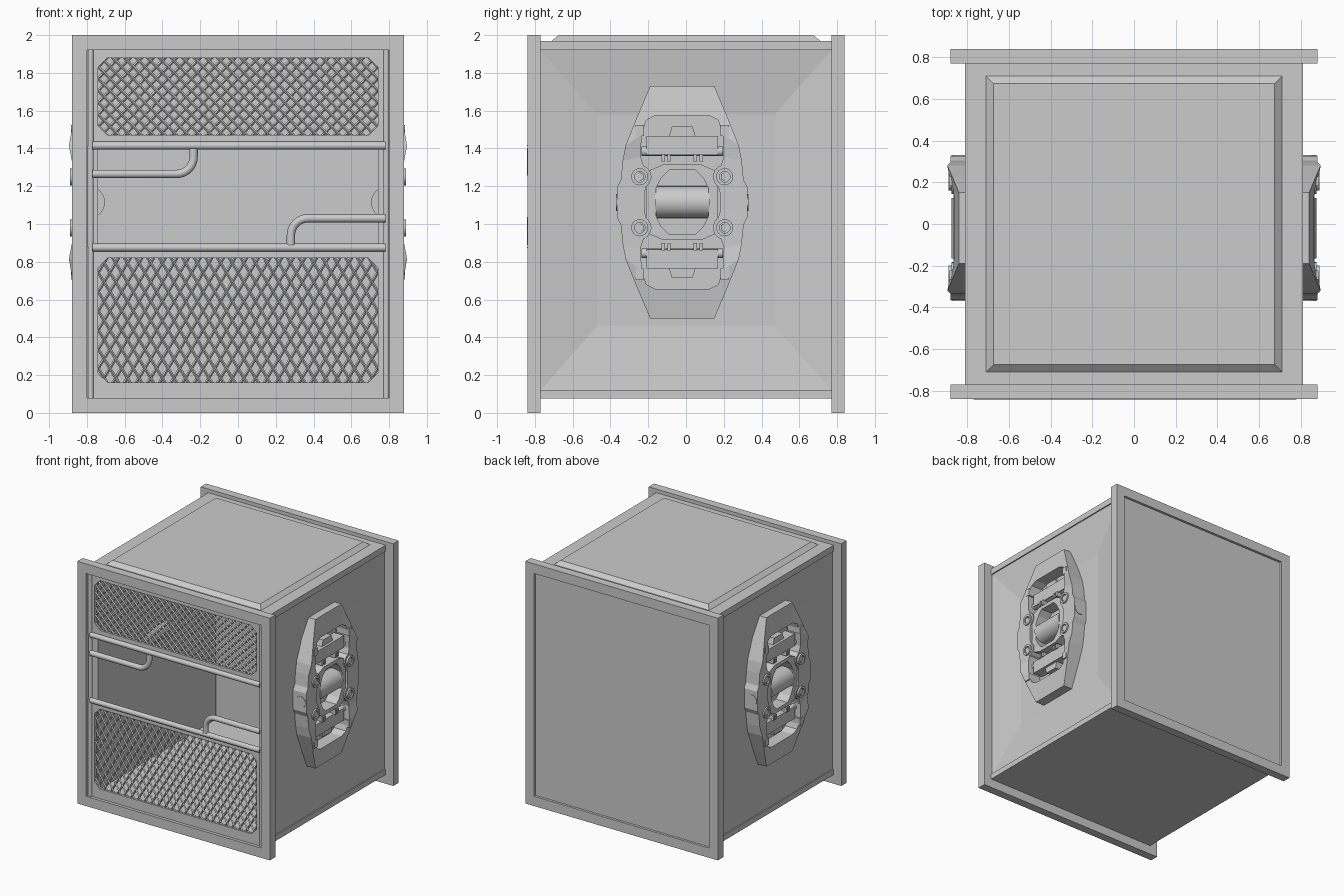
import bpy, bmesh, math
from mathutils import Vector

cube = bpy.data.objects.get("Cube")
if cube:
    bpy.data.objects.remove(cube, do_unlink=True)

GREY = (0.6, 0.6, 0.6, 1)
mat = bpy.data.materials.new("plain grey")
mat.use_nodes = True
mat.diffuse_color = GREY
mat.node_tree.nodes["Principled BSDF"].inputs["Base Color"].default_value = GREY


def finish(bm, name, smooth=False):
    bmesh.ops.remove_doubles(bm, verts=bm.verts, dist=1e-5)
    bmesh.ops.recalc_face_normals(bm, faces=bm.faces)
    mesh = bpy.data.meshes.new(name)
    bm.to_mesh(mesh)
    bm.free()
    mesh.materials.append(mat)
    ob = bpy.data.objects.new(name, mesh)
    bpy.context.collection.objects.link(ob)
    if smooth:
        bpy.ops.object.select_all(action='DESELECT')
        ob.select_set(True)
        bpy.context.view_layer.objects.active = ob
        bpy.ops.object.shade_smooth_by_angle(angle=math.radians(35))
    return ob


def loft(bm, rings, closed=False):
    """Bridge rings of points; cap the ends, or join last to first."""
    rows = [[bm.verts.new(p) for p in ring] for ring in rings]
    n = len(rows[0])
    pairs = list(zip(rows, rows[1:])) + ([(rows[-1], rows[0])] if closed else [])
    for a, b in pairs:
        for i in range(n):
            j = (i + 1) % n
            bm.faces.new((a[i], a[j], b[j], b[i]))
    if not closed:
        bm.faces.new(rows[0])
        bm.faces.new(rows[-1])


def solid(name, rings, closed=False, smooth=False):
    bm = bmesh.new()
    loft(bm, rings, closed)
    return finish(bm, name, smooth)


def rect(u0, u1, v0, v1):
    return [(u0, v0), (u1, v0), (u1, v1), (u0, v1)]


def on_x(pts, x):
    return [(x, a, b) for a, b in pts]


def on_y(pts, y):
    return [(a, y, b) for a, b in pts]


def on_z(pts, z):
    return [(a, b, z) for a, b in pts]


def box(name, x0, x1, y0, y1, z0, z1):
    return solid(name, [on_z(rect(x0, x1, y0, y1), z) for z in (z0, z1)])


def hollow(name, outer, inner, y0, y1):
    return solid(name, [on_y(outer, y0), on_y(outer, y1), on_y(inner, y1), on_y(inner, y0)], True)


def tube(bm, path, r, sides):
    path = [Vector(p) for p in path]
    rings = []
    for i, p in enumerate(path):
        t = (path[min(i + 1, len(path) - 1)] - path[max(i - 1, 0)]).normalized()
        u = t.cross(Vector((0, 1, 0)) if abs(t.y) < 0.9 else Vector((1, 0, 0))).normalized()
        v = t.cross(u)
        angles = [2 * math.pi * k / sides for k in range(sides)]
        rings.append([p + r * (math.cos(a) * u + math.sin(a) * v) for a in angles])
    loft(bm, rings)


def rod(name, path, r, sides=16):
    bm = bmesh.new()
    tube(bm, path, r, sides)
    return finish(bm, name, True)


# Case: end frames, floor, roof, back and raised lid
window = rect(-0.80, 0.80, 0.08, 1.92)
for name, y0, y1 in (("front_frame", -0.84, -0.77), ("back_frame", 0.77, 0.84)):
    hollow(name, rect(-0.88, 0.88, 0, 2), window, y0, y1)
box("back_panel", -0.80, 0.80, 0.79, 0.82, 0.08, 1.92)
box("floor_plate", -0.81, 0.81, -0.77, 0.77, 0.075, 0.12)
box("roof_plate", -0.81, 0.81, -0.77, 0.77, 1.92, 1.97)
solid("raised_lid", [on_z(rect(-s, s, -s, s), z) for s, z in ((0.71, 1.965), (0.71, 1.97), (0.675, 2.0))])

# Dished side walls
for side, s in (("left", 1), ("right", -1)):
    rim = rect(-0.77, 0.77, 0.12, 1.92)
    solid(side + "_wall", [on_x(rim, s * 0.74), on_x(rim, s * 0.80),
                           on_x(rect(-0.47, 0.47, 0.46, 1.58), s * 0.76)])


# Front grilles: plate with a chamfered opening filled with a diamond lattice
def grille(name, z0, z1, g0, g1):
    w, c, y = 0.74, 0.05, -0.80
    inner = [(-w, g0 + c), (-w + c, g0), (w - c, g0), (w, g0 + c),
             (w, g1 - c), (w - c, g1), (-w + c, g1), (-w, g1 - c)]
    outer = [p for p in rect(-0.80, 0.80, z0, z1) for _ in range(2)]
    hollow(name + "_plate", outer, inner, y - 0.015, y + 0.01)
    bm = bmesh.new()
    px, pz = 2 * w / 24, (g1 - g0) / 6.5
    for d in (-1, 1):
        for k in range(-32, 33):
            zc = (g0 + g1) / 2 + (k + 0.5) * pz
            ends = [(x, y + 0.003 * d, zc + d * x * pz / px) for x in (-w, w)]
            tube(bm, ends, 0.008, 4)
    for i in range(8):
        (ax, az), (bx, bz) = inner[i], inner[(i + 1) % 8]
        geom = bm.verts[:] + bm.edges[:] + bm.faces[:]
        bmesh.ops.bisect_plane(bm, geom=geom, plane_co=(ax, y, az),
                               plane_no=(bz - az, 0, ax - bx), clear_outer=True)
    finish(bm, name + "_lattice")


grille("upper_grille", 1.41, 1.92, 1.47, 1.88)
grille("lower_grille", 0.08, 0.88, 0.16, 0.82)

# Rods and bent handles on the front
for x in (-0.78, 0.785):
    rod("upright_rod", [(x, -0.81, 0.08), (x, -0.81, 1.92)], 0.016)
for z in (1.415, 0.875):
    rod("cross_rod", [(-0.77, -0.82, z), (0.78, -0.82, z)], 0.021)


def handle(name, x0, z0, x1, z1, r=0.09):
    sx, sz = math.copysign(1, x1 - x0), math.copysign(1, z1 - z0)
    path = [(x0, -0.82, z0)]
    for k in range(9):
        a = math.pi / 2 * k / 8
        path.append((x1 - sx * r * (1 - math.sin(a)), -0.82, z0 + sz * r * (1 - math.cos(a))))
    rod(name, path + [(x1, -0.82, z1)], 0.022)


handle("upper_handle", -0.77, 1.265, -0.235, 1.40)
handle("lower_handle", 0.78, 1.03, 0.28, 0.89)

# Side brackets, mirrored left and right
YC, ZC = -0.02, 1.115


def around(quarter):
    """Repeat a quarter outline (top to middle) round all four quarters."""
    right = quarter + [(y, -z) for y, z in reversed(quarter)]
    return [(YC + y, ZC + z) for y, z in right + [(-y, z) for y, z in reversed(right)]]


def face_x(z):
    d = abs(z - ZC)
    if d > 0.3:
        return 0.895 - 0.055 * (d - 0.3) / 0.315
    return 0.895 if d > 0.25 else 0.88


OUTER = around([(0.17, 0.615), (0.24, 0.45), (0.30, 0.30), (0.315, 0.22), (0.325, 0.12), (0.345, 0.08)])
INNER = around([(0.14, 0.46), (0.19, 0.435), (0.215, 0.36), (0.22, 0.24), (0.18, 0.12), (0.20, 0.05)])

for side, s in (("left", 1), ("right", -1)):
    def block(name, pts, x0, x1, smooth=False):
        return solid(side + name, [on_x(pts, s * x0), on_x(pts, s * x1)], False, smooth)

    solid(side + "_bracket_ring", [
        on_x(OUTER, s * 0.75), [(s * face_x(z), y, z) for y, z in OUTER],
        [(s * (face_x(z) - 0.004), y, z) for y, z in INNER], on_x(INNER, s * 0.75)], True)

    # Central carrier and cylinder
    carrier_out = around([(0.10, 0.20), (0.17, 0.17), (0.19, 0.08)])
    carrier_in = around([(0.07, 0.17), (0.11, 0.13), (0.14, 0.07)])
    solid(side + "_carrier", [on_x(carrier_out, s * 0.76), on_x(carrier_out, s * 0.865),
                              on_x(carrier_in, s * 0.865), on_x(carrier_in, s * 0.76)], True)
    rod(side + "_roller", [(s * 0.79, YC - 0.145, ZC), (s * 0.79, YC + 0.145, ZC)], 0.085, 32)

    for v in (1, -1):
        # Clamp bar, flared crown and small ribs above and below the roller
        z = [ZC + v * h for h in (0.20, 0.30, 0.40)]
        block("_clamp_bar", rect(YC - 0.19, YC + 0.19, z[1] - 0.05, z[1] + 0.05), 0.76, 0.85)
        crown = [(0.15, 0.29), (0.10, 0.31), (0.07, 0.35), (0.055, 0.40)]
        crown = crown + [(-y, h) for y, h in reversed(crown)]
        block("_crown", [(YC + y, ZC + v * h) for y, h in crown], 0.75, 0.83)
        rod(side + "_clamp_pin", [(s * 0.82, YC - 0.215, z[1] - v * 0.03),
                                  (s * 0.82, YC + 0.215, z[1] - v * 0.03)], 0.025)
        for y in (-0.10, -0.07, 0.07, 0.10):
            zr = ZC + v * 0.235
            block("_rib", rect(YC + y - 0.009, YC + y + 0.009, zr - 0.02, zr + 0.02), 0.76, 0.86)
        for h in (1, -1):
            # Corner bolts with socket heads, and edge tabs
            y, zb = YC + h * 0.225, ZC + v * 0.135
            rod(side + "_boss", [(s * 0.75, y, zb), (s * 0.875, y, zb)], 0.062, 24)
            bm = bmesh.new()
            for r0, sides, reverse in ((0.045, 24, False), (0.028, 6, True)):
                ring = [(y + r0 * math.cos(a), zb + r0 * math.sin(a))
                        for a in (2 * math.pi * k / 24 for k in range(24))]
                if reverse:
                    socket = ring
                else:
                    head = ring
            loft(bm, [on_x(head, s * 0.87), on_x(head, s * 0.89),
                      on_x(socket, s * 0.89), on_x(socket, s * 0.875)])
            finish(bm, side + "_bolt_head", True)
            rod(side + "_hex_key", [(s * 0.87, y, zb), (s * 0.885, y, zb)], 0.024, 6)
            yt, zt = YC + h * 0.225, ZC + v * 0.38
            block("_tab", rect(yt - 0.022, yt + 0.022, zt - 0.03, zt + 0.03), 0.77, 0.885)
    for h in (1, -1):
        rod(side + "_edge_boss", [(s * 0.83, YC + h * 0.30, ZC), (s * 0.83, YC + h * 0.35, ZC)], 0.045, 24)
